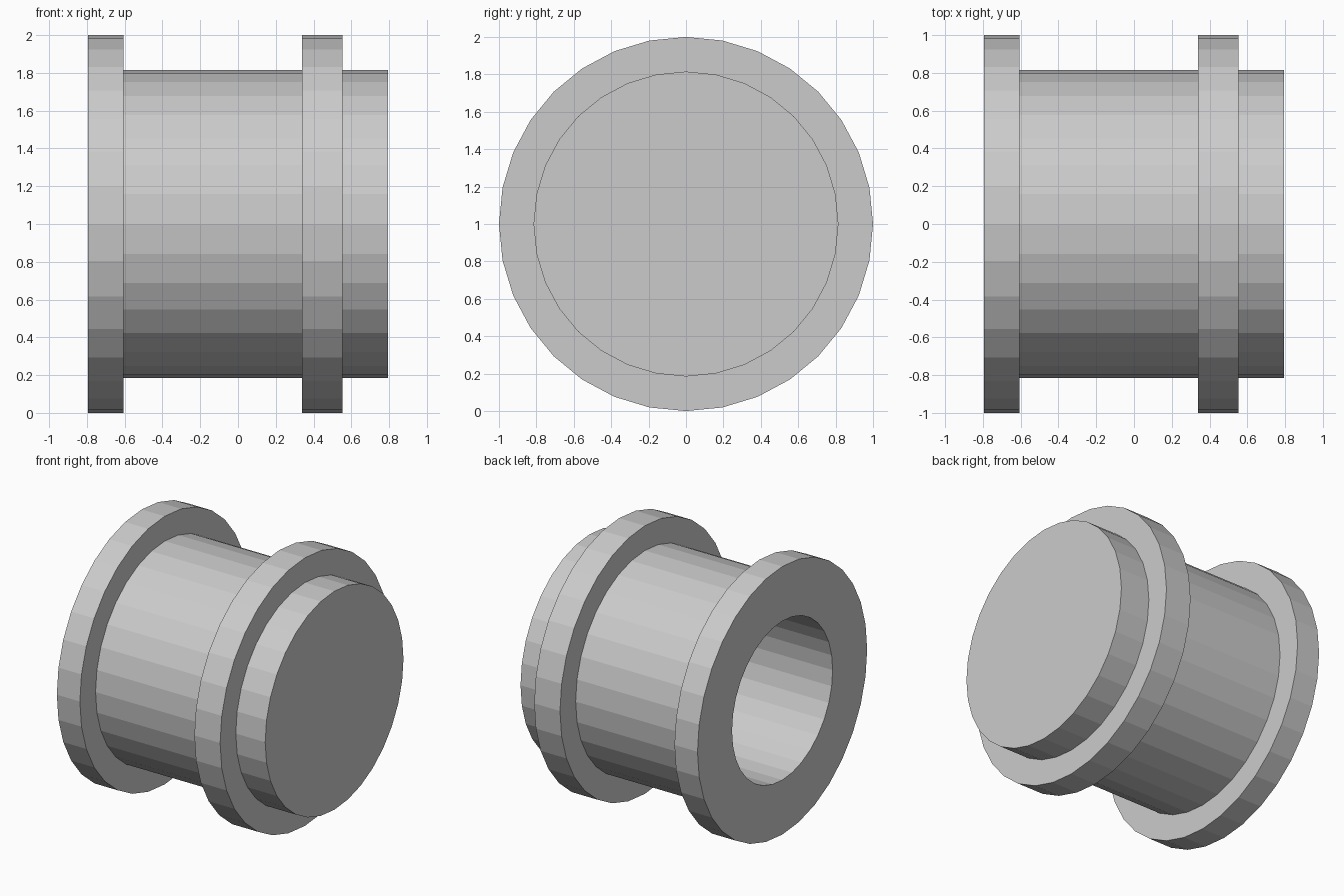
import bpy, bmesh
from math import cos, sin, tau

if "Cube" in bpy.data.objects:
    bpy.data.objects.remove(bpy.data.objects["Cube"])

SIDES = 32
FLANGE, BODY, BORE = 1.0, 0.815, 0.593

# Half section as (x, radius), from the blind bore floor round to the closed end
profile = [
    (0.55, BORE), (-0.795, BORE),                        # bore
    (-0.795, FLANGE), (-0.605, FLANGE), (-0.605, BODY),  # end flange
    (0.34, BODY), (0.34, FLANGE),                        # barrel
    (0.5525, FLANGE), (0.5525, BODY),                    # collar
    (0.795, BODY),                                       # closed end
]

bm = bmesh.new()
rings = [[bm.verts.new((x, r * cos(tau * i / SIDES), 1 + r * sin(tau * i / SIDES)))
          for i in range(SIDES)] for x, r in profile]

# Bands between neighbouring rings
for a, b in zip(rings, rings[1:]):
    for i in range(SIDES):
        j = (i + 1) % SIDES
        bm.faces.new((a[i], a[j], b[j], b[i]))

# Bore floor and closed end
bm.faces.new(rings[0])
bm.faces.new(rings[-1])
bmesh.ops.recalc_face_normals(bm, faces=bm.faces)

mesh = bpy.data.meshes.new("flanged_sleeve")
bm.to_mesh(mesh)
bm.free()
bpy.context.collection.objects.link(bpy.data.objects.new("flanged_sleeve", mesh))
